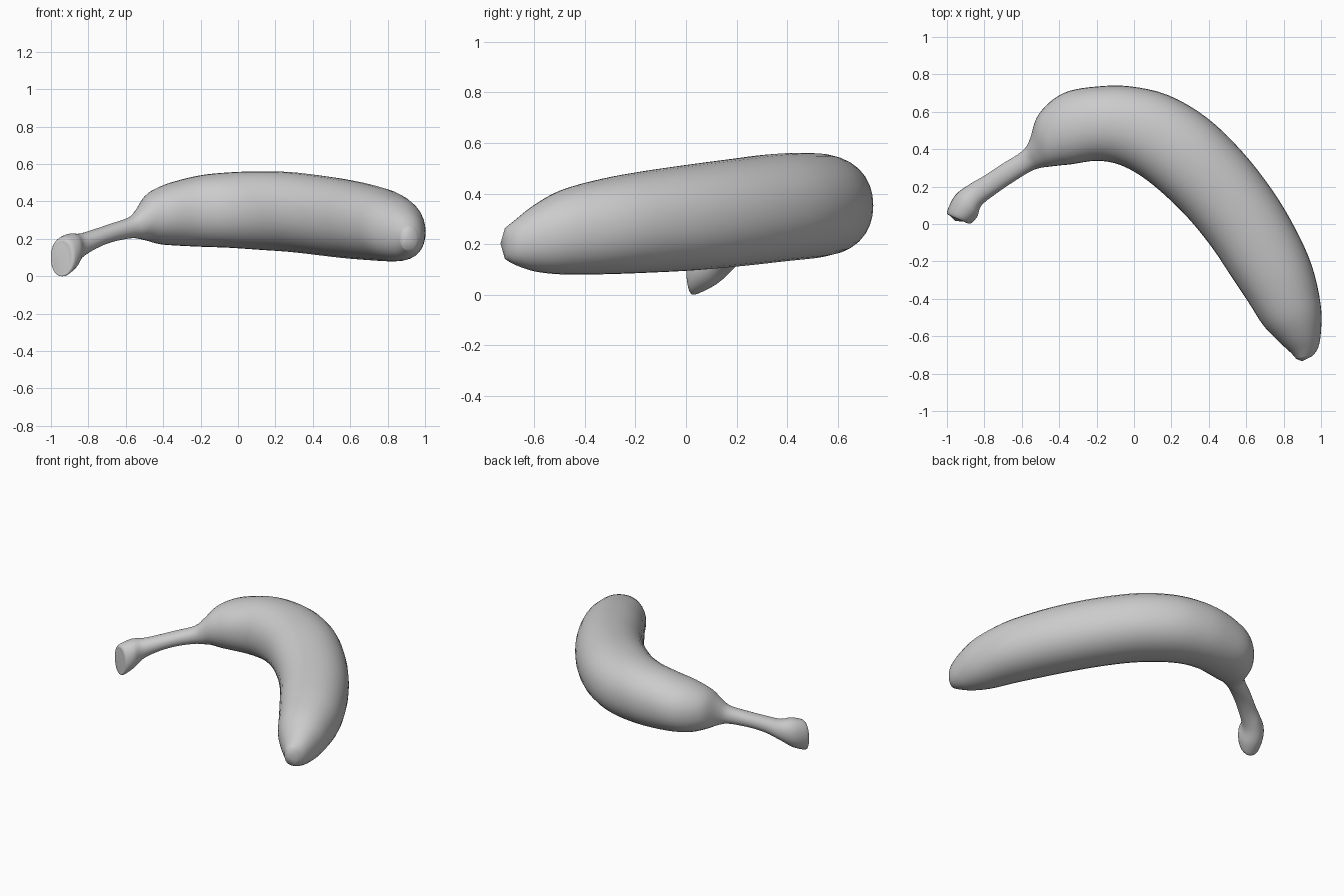
import bpy, bmesh, math
from mathutils import Vector

if "Cube" in bpy.data.objects:
    bpy.data.objects.remove(bpy.data.objects["Cube"])

# Cross-sections from stem end to tip:
# inner x, inner y, outer x, outer y, bottom z, top z
SECTIONS = [
    (-.905, .012, -.985, .045, .012, .175),
    (-.875, .002, -1.0, .065, .0, .205),
    (-.838, .04, -.955, .155, .035, .228),
    (-.815, .10, -.875, .215, .095, .228),
    (-.74, .16, -.80, .258, .145, .25),
    (-.65, .222, -.71, .318, .182, .28),
    (-.55, .283, -.60, .388, .203, .318),
    (-.50, .30, -.558, .45, .20, .37),
    (-.45, .307, -.522, .565, .19, .435),
    (-.39, .314, -.45, .652, .172, .478),
    (-.33, .32, -.35, .71, .165, .507),
    (-.20, .338, -.20, .735, .158, .54),
    (-.08, .318, -.03, .737, .153, .555),
    (.04, .255, .18, .69, .142, .561),
    (.17, .15, .39, .568, .13, .557),
    (.30, .02, .58, .385, .112, .538),
    (.42, -.13, .74, .18, .096, .515),
    (.52, -.28, .86, -.02, .087, .49),
    (.61, -.415, .95, -.22, .081, .46),
    (.69, -.54, .998, -.43, .08, .415),
    (.77, -.625, 1.0, -.57, .092, .355),
    (.84, -.69, .985, -.66, .118, .295),
    (.868, -.722, .955, -.705, .14, .265),
]
SIDES, STEPS = 32, 4


def catmull(a, b, c, d, t):
    return 0.5 * (2 * b + (c - a) * t + (2 * a - 5 * b + 4 * c - d) * t * t
                  + (3 * b - a - 3 * c + d) * t ** 3)


def smooth_sections():
    n = len(SECTIONS)
    for i in range(n - 1):
        quad = [SECTIONS[min(max(i + k, 0), n - 1)] for k in (-1, 0, 1, 2)]
        for s in range(STEPS):
            yield [catmull(*v, s / STEPS) for v in zip(*quad)]
    yield SECTIONS[-1]


def ring(bm, s):
    ix, iy, ox, oy, lo, hi = s
    mid = Vector(((ix + ox) / 2, (iy + oy) / 2, (lo + hi) / 2))
    side = Vector(((ox - ix) / 2, (oy - iy) / 2, 0))
    up = Vector((0, 0, (hi - lo) / 2))
    verts = []
    for k in range(SIDES):
        a = 2 * math.pi * k / SIDES
        c, d = math.cos(a), math.sin(a)
        # slightly squared ellipse
        r = (abs(c) ** 2.15 + abs(d) ** 2.15) ** (-1 / 2.15)
        verts.append(bm.verts.new(mid + side * c * r + up * d * r))
    return verts, mid


# Banana skin lofted through the sections
bm = bmesh.new()
rings = [ring(bm, s) for s in smooth_sections()]
for (a, _), (b, _) in zip(rings, rings[1:]):
    for k in range(SIDES):
        j = (k + 1) % SIDES
        bm.faces.new((a[k], a[j], b[j], b[k]))

# Slightly domed stem cut and blossom tip
for (verts, mid), push in ((rings[0], (-.012, -.012, -.005)),
                           (rings[-1], (-.012, -.02, 0))):
    pole = bm.verts.new(mid + Vector(push))
    for k in range(SIDES):
        bm.faces.new((verts[k], verts[(k + 1) % SIDES], pole))
bmesh.ops.recalc_face_normals(bm, faces=bm.faces)

mesh = bpy.data.meshes.new("banana")
bm.to_mesh(mesh)
bm.free()
banana = bpy.data.objects.new("banana", mesh)
bpy.context.collection.objects.link(banana)
bpy.context.view_layer.objects.active = banana
banana.select_set(True)
bpy.ops.object.shade_smooth_by_angle(angle=math.radians(50))
